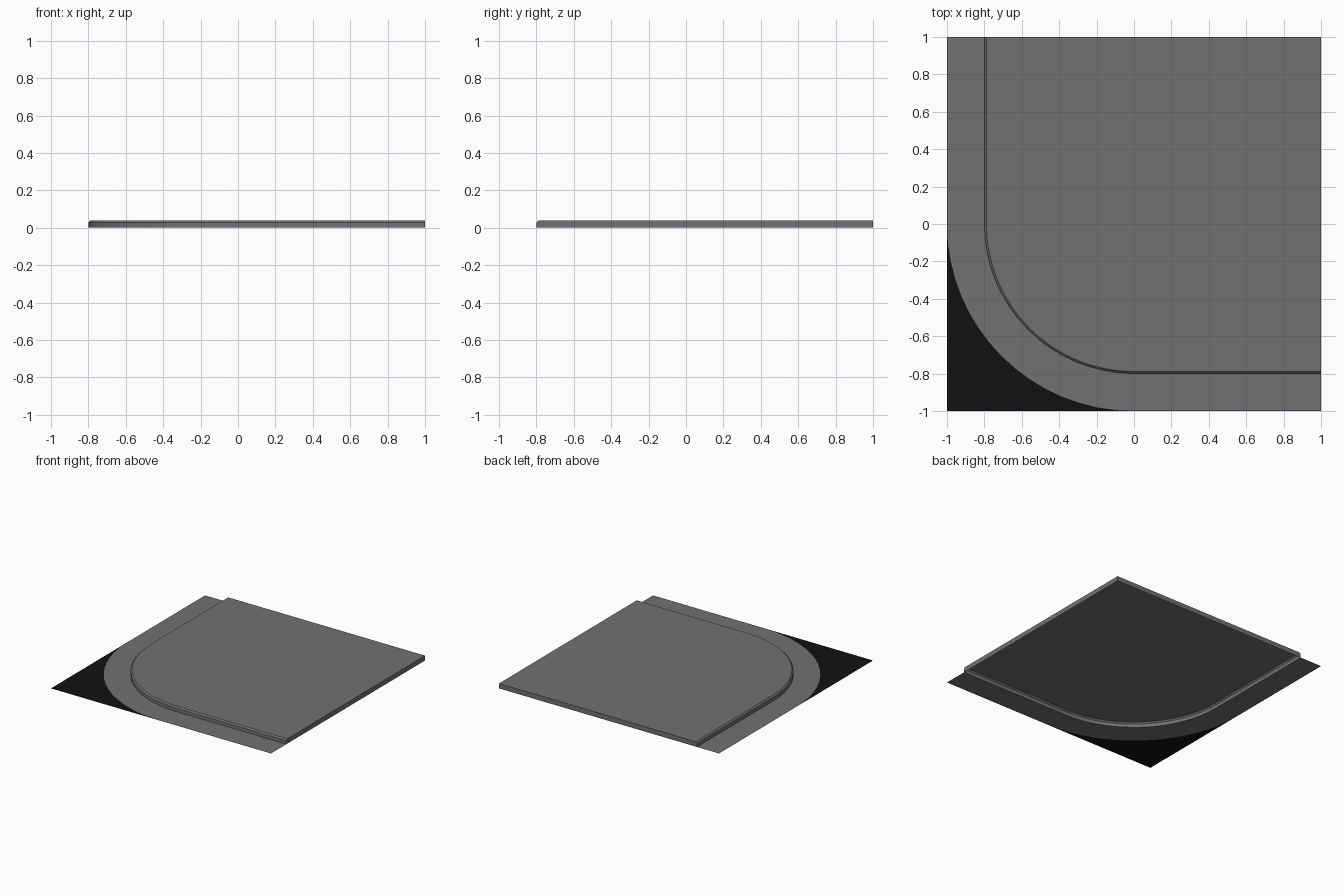
import bpy, math

if "Cube" in bpy.data.objects:
    bpy.data.objects.remove(bpy.data.objects["Cube"])

SEGMENTS = 16
EDGE = 1.0       # tile half size
KERB = 0.8       # kerb line distance and corner radius
HEIGHT = 0.04
BEVEL_X, BEVEL_Z = 0.789, 0.029


def material(name, value):
    mat = bpy.data.materials.new(name)
    mat.diffuse_color = (value, value, value, 1)
    mat.use_nodes = True
    mat.node_tree.nodes["Principled BSDF"].inputs["Base Color"].default_value = mat.diffuse_color
    return mat


def arc(r):
    angles = [math.pi + math.pi / 2 * i / SEGMENTS for i in range(SEGMENTS + 1)]
    return [(r * math.cos(a), r * math.sin(a)) for a in angles]


def outline(r, z):
    """Rounded-corner line from the back edge round to the right edge."""
    return [(x, y, z) for x, y in [(-r, EDGE)] + arc(r) + [(EDGE, -r)]]


def make(name, verts, faces, mat):
    mesh = bpy.data.meshes.new(name)
    mesh.from_pydata(verts, [], faces)
    mesh.materials.append(mat)
    mesh.update()
    obj = bpy.data.objects.new(name, mesh)
    bpy.context.collection.objects.link(obj)
    return obj


def loft(profile):
    """Quad strips joining an outline for each (radius, height) in the profile."""
    verts = [p for r, z in profile for p in outline(r, z)]
    n = SEGMENTS + 3
    faces = [(k * n + i, k * n + i + 1, (k + 1) * n + i + 1, (k + 1) * n + i)
             for k in range(len(profile) - 1) for i in range(n - 1)]
    return verts, faces, n


concrete = material("concrete", 0.166)
asphalt = material("asphalt", 0.0058)

# flat gutter strip between kerb and road corner
verts, faces, n = loft([(EDGE, 0), (KERB, 0)])
make("gutter_strip", verts, faces, concrete)

# raised pavement: kerb wall, bevel, top and two end walls, open underneath
verts, faces, n = loft([(KERB, 0), (KERB, BEVEL_Z), (BEVEL_X, HEIGHT)])
low, high = len(verts), len(verts) + 1
verts += [(EDGE, EDGE, 0), (EDGE, EDGE, HEIGHT)]
faces.append(tuple(range(2 * n, 3 * n)) + (high,))
faces.append((n - 1, low, high, 3 * n - 1, 2 * n - 1))
faces.append((low, 0, n, 2 * n, high))
pavement = make("raised_pavement", verts, faces, concrete)
bpy.context.view_layer.objects.active = pavement
pavement.select_set(True)
bpy.ops.object.shade_smooth_by_angle(angle=math.radians(25))

# dark road surface filling the outer corner
verts = [(-EDGE, -EDGE, 0)] + [(x, y, 0) for x, y in arc(EDGE)]
make("road_corner", verts, [(0, i + 1, i) for i in range(1, SEGMENTS + 1)], asphalt)
